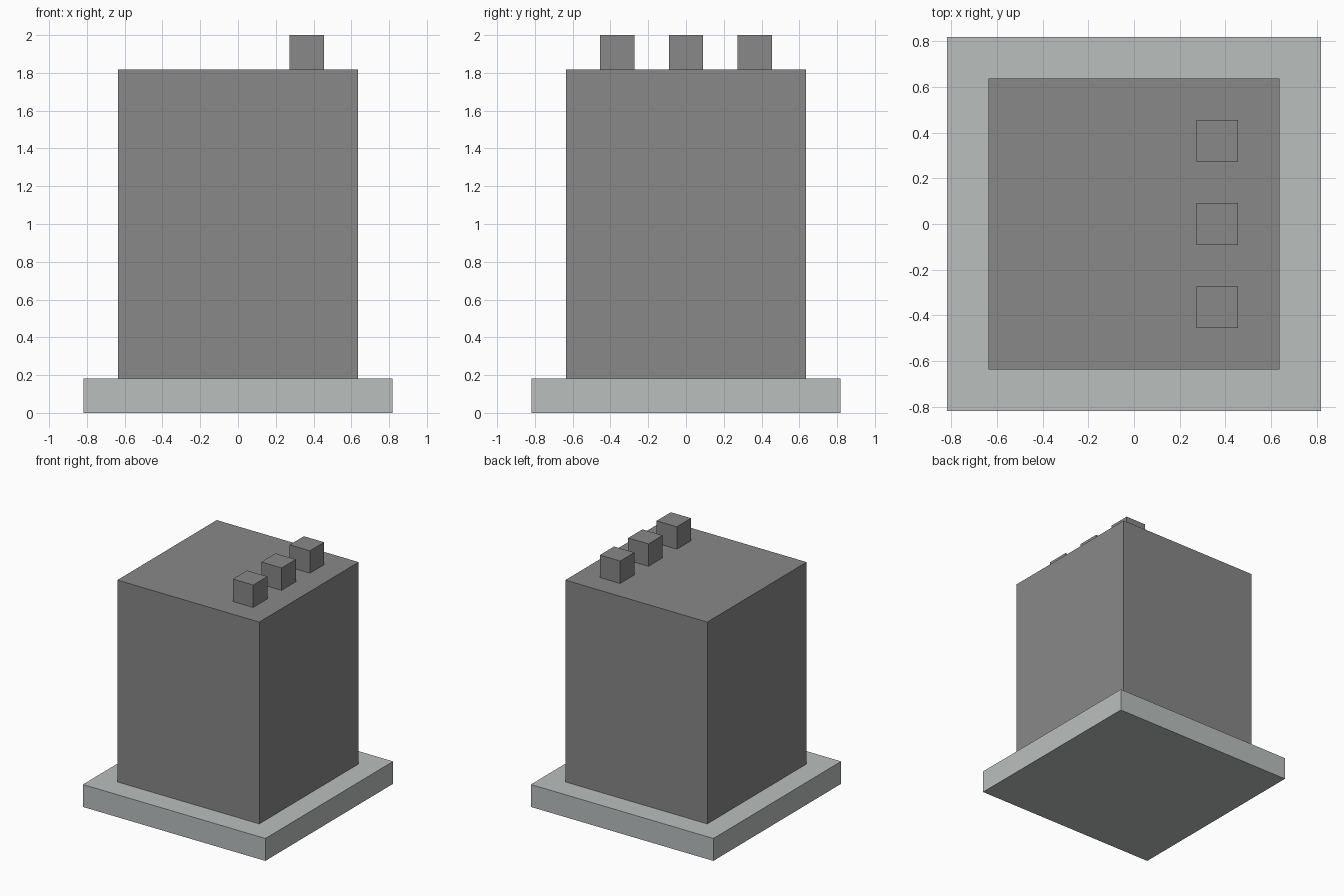
import bpy

old = bpy.data.objects.get("Cube")
if old:
    bpy.data.objects.remove(old, do_unlink=True)

U = 2 / 11  # one block; the model is eleven blocks tall


def make_material(name, colour):
    mat = bpy.data.materials.new(name)
    mat.use_nodes = True
    mat.diffuse_color = colour
    mat.node_tree.nodes["Principled BSDF"].inputs["Base Color"].default_value = colour
    return mat


def add_box(name, x, y, bottom, width, height, mat):
    """Square box measured in blocks, standing at the given bottom height."""
    bpy.ops.mesh.primitive_cube_add(size=1, location=(x * U, y * U, (bottom + height / 2) * U))
    box = bpy.context.object
    box.name = name
    box.scale = (width * U, width * U, height * U)
    bpy.ops.object.transform_apply(location=False, rotation=False, scale=True)
    box.data.materials.append(mat)
    return box


dark_grey = make_material("dark_grey", (0.246, 0.246, 0.246, 1))
light_grey = make_material("light_grey", (0.491, 0.521, 0.515, 1))

# Wide plinth and tall body
add_box("base_slab", 0, 0, 0, 9, 1, light_grey)
add_box("body", 0, 0, 1, 7, 9, dark_grey)

# Row of small blocks along the left side of the top
for label, y in (("front", -2), ("middle", 0), ("back", 2)):
    add_box(label + "_top_block", 2, y, 10, 1, 1, dark_grey)
